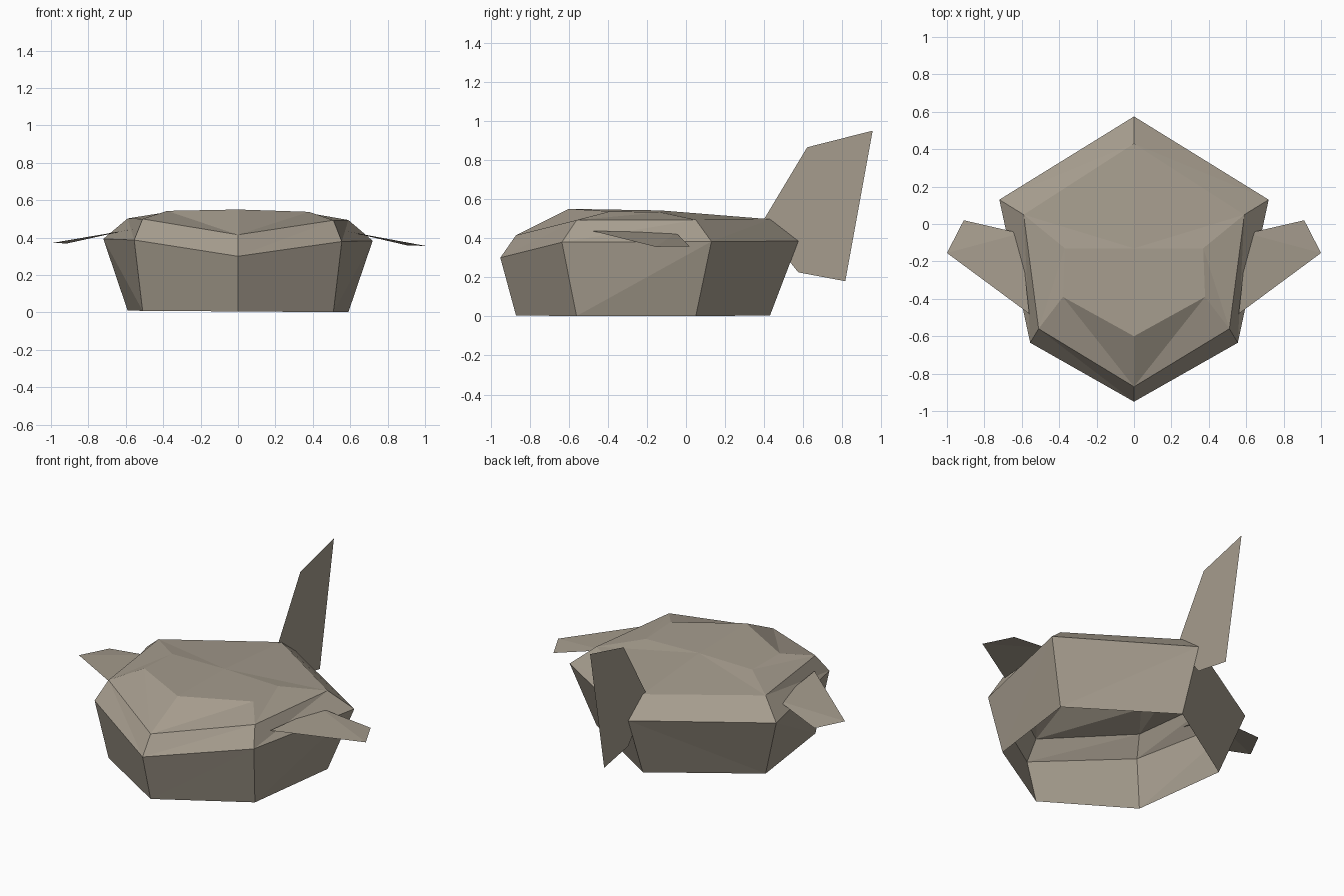
import bpy
import bmesh

if "Cube" in bpy.data.objects:
    bpy.data.objects.remove(bpy.data.objects["Cube"], do_unlink=True)

LEAN = 0.007  # slight sideways lean of the whole body

taupe = bpy.data.materials.new("taupe")
taupe.use_nodes = True
colour = (0.38, 0.335, 0.27, 1)
taupe.diffuse_color = colour
taupe.node_tree.nodes["Principled BSDF"].inputs["Base Color"].default_value = colour


def finish(name, bm):
    """Lean the part, then turn it into a flat-shaded object."""
    for v in bm.verts:
        v.co.z -= LEAN * v.co.x
    mesh = bpy.data.meshes.new(name)
    bm.to_mesh(mesh)
    bm.free()
    mesh.materials.append(taupe)
    obj = bpy.data.objects.new(name, mesh)
    bpy.context.collection.objects.link(obj)
    return obj


def plate(name, outline):
    bm = bmesh.new()
    face = bm.faces.new([bm.verts.new(p) for p in outline])
    bmesh.ops.triangulate(bm, faces=[face])
    return finish(name, bm)


def hex_ring(bm, front, front_side, back_side, back):
    """Six points, anticlockwise from the front; side points are mirrored."""
    half = [(0, *front), front_side, back_side, (0, *back)]
    mirrored = [(-x, y, z) for x, y, z in (back_side, front_side)]
    return [bm.verts.new(p) for p in half + mirrored]


# Shell: stacked hexagonal rings, open underneath
bm = bmesh.new()
rings = [
    hex_ring(bm, (-0.87, 0.005), (0.51, -0.56, 0.005), (0.59, 0.05, 0.005), (0.43, 0.005)),
    hex_ring(bm, (-0.95, 0.30), (0.555, -0.635, 0.383), (0.72, 0.13, 0.388), (0.575, 0.385)),
    hex_ring(bm, (-0.87, 0.415), (0.51, -0.56, 0.496), (0.59, 0.05, 0.498), (0.43, 0.497)),
    hex_ring(bm, (-0.60, 0.55), (0.38, -0.39, 0.54), (0.37, -0.13, 0.535), (-0.13, 0.542)),
]
for low, high in zip(rings, rings[1:]):
    for i in range(6):
        j = (i + 1) % 6
        # Split each panel along the mirrored diagonal
        if i < 3:
            bm.faces.new((low[i], low[j], high[j]))
            bm.faces.new((low[i], high[j], high[i]))
        else:
            bm.faces.new((low[i], low[j], high[i]))
            bm.faces.new((low[j], high[j], high[i]))
front, left_a, left_b, back, right_b, right_a = rings[-1]
bm.faces.new((front, left_a, left_b, back))
bm.faces.new((front, back, right_b, right_a))
finish("body_shell", bm)

# Side fins, drooping slightly towards the tips
fin = [(0.56, -0.48, 0.441), (1.0, -0.155, 0.363), (0.91, 0.02, 0.363), (0.607, -0.05, 0.432)]
plate("left_fin", fin)
plate("right_fin", [(-x, y, z) for x, y, z in reversed(fin)])

# Upright tail fin on the centre line
tail = [(0.38, 0.465), (0.575, 0.225), (0.815, 0.18), (0.705, 0.465), (0.955, 0.95), (0.62, 0.865)]
plate("tail_fin", [(0, y, z) for y, z in tail])
